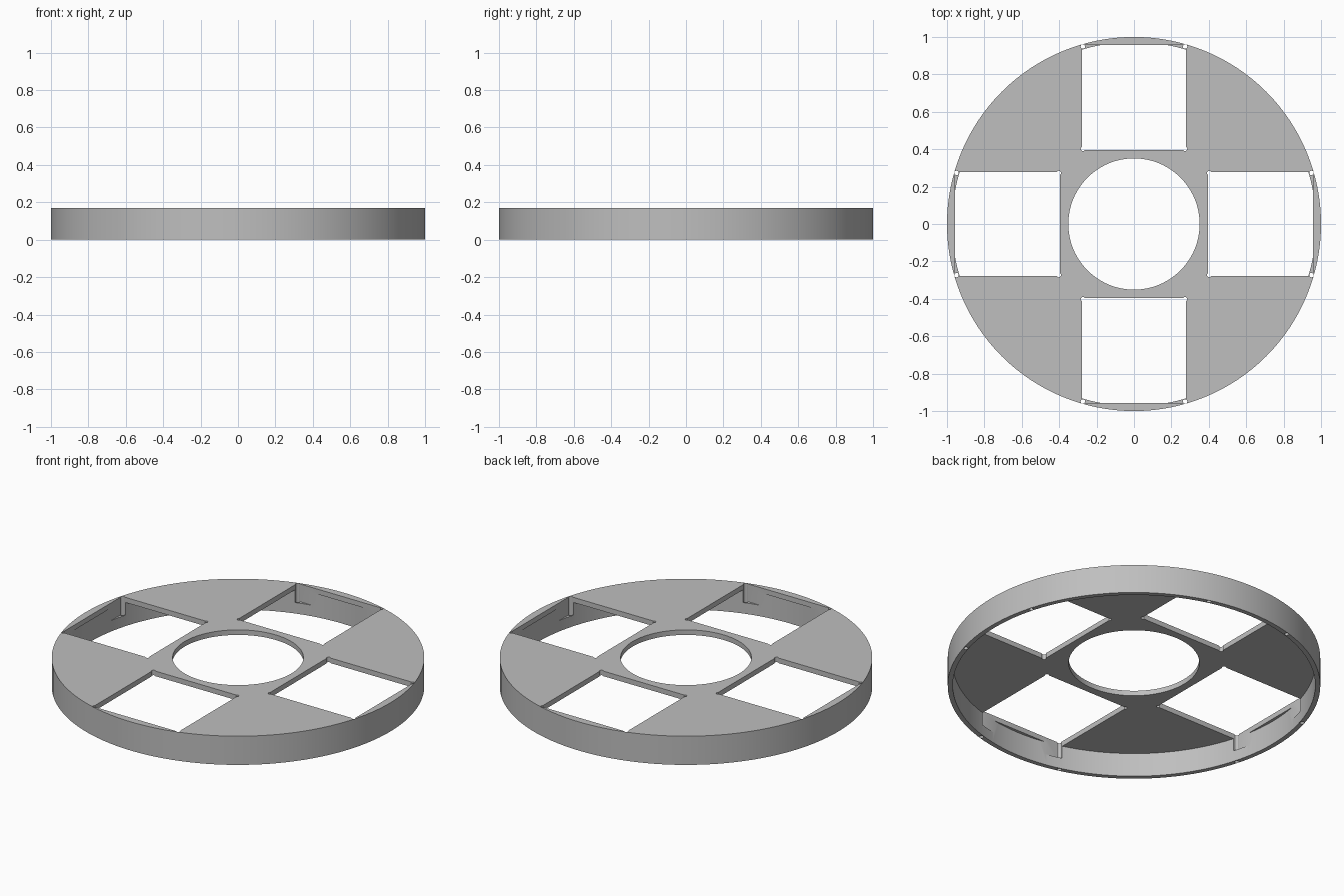
import bpy, bmesh
from math import tau
from mathutils import Matrix, Vector

HEIGHT, PLATE, SEGMENTS = 0.17, 0.03, 128
OUTER, INNER, BORE = 1.0, 0.973, 0.351
HALF, NEAR, FAR, LEDGE = 0.279, 0.396, 0.956, 0.065

cube = bpy.data.objects.get("Cube")
if cube:
    bpy.data.objects.remove(cube, do_unlink=True)

grey = bpy.data.materials.new("light_grey")
grey.use_nodes = True
grey.diffuse_color = (0.52, 0.52, 0.52, 1)
bsdf = next(n for n in grey.node_tree.nodes if n.type == "BSDF_PRINCIPLED")
bsdf.inputs["Base Color"].default_value = grey.diffuse_color


def make_object(name, bm):
    bmesh.ops.recalc_face_normals(bm, faces=bm.faces)
    mesh = bpy.data.meshes.new(name)
    bm.to_mesh(mesh)
    bm.free()
    mesh.materials.append(grey)
    obj = bpy.data.objects.new(name, mesh)
    bpy.context.collection.objects.link(obj)
    return obj


# Wheel plate with a downward rim, turned from one cross-section
bm = bmesh.new()
under = HEIGHT - PLATE
profile = [(BORE, under), (INNER, under), (INNER, 0), (OUTER, 0), (OUTER, HEIGHT), (BORE, HEIGHT)]
verts = [bm.verts.new((r, 0, z)) for r, z in profile]
edges = [bm.edges.new((v, verts[i - 1])) for i, v in enumerate(verts)]
bmesh.ops.spin(bm, geom=verts + edges, cent=(0, 0, 0), axis=(0, 0, 1),
               angle=tau, steps=SEGMENTS, use_merge=True)
bmesh.ops.remove_doubles(bm, verts=bm.verts, dist=1e-5)
wheel = make_object("rimmed_plate", bm)

# Four square windows that bite into the rim, and their corner relief holes
windows, reliefs = bmesh.new(), bmesh.new()
top = HEIGHT + 0.1
for quarter in range(4):
    turn = Matrix.Rotation(quarter * tau / 4, 4, "Z")
    place = Matrix.Translation((0, (NEAR + FAR) / 2, (LEDGE + top) / 2))
    size = Matrix.Diagonal((2 * HALF, FAR - NEAR, top - LEDGE, 1))
    bmesh.ops.create_cube(windows, size=1, matrix=turn @ place @ size)
    for side in (-1, 1):
        for y in (NEAR + 0.006, FAR - 0.007):
            spot = Matrix.Translation(Vector((side * (HALF - 0.006), y, HEIGHT / 2)))
            bmesh.ops.create_cone(reliefs, cap_ends=True, segments=16, radius1=0.012,
                                  radius2=0.012, depth=HEIGHT + 0.2, matrix=turn @ spot)

bpy.ops.object.select_all(action="DESELECT")
bpy.context.view_layer.objects.active = wheel
wheel.select_set(True)
for name, shape in (("window_cutter", windows), ("relief_cutter", reliefs)):
    cutter = make_object(name, shape)
    cutter.hide_render = True
    mod = wheel.modifiers.new(name, "BOOLEAN")
    mod.operation, mod.solver, mod.object = "DIFFERENCE", "EXACT", cutter
    bpy.ops.object.modifier_apply(modifier=name)
    bpy.data.objects.remove(cutter, do_unlink=True)

bpy.ops.object.shade_smooth_by_angle(angle=0.5)
